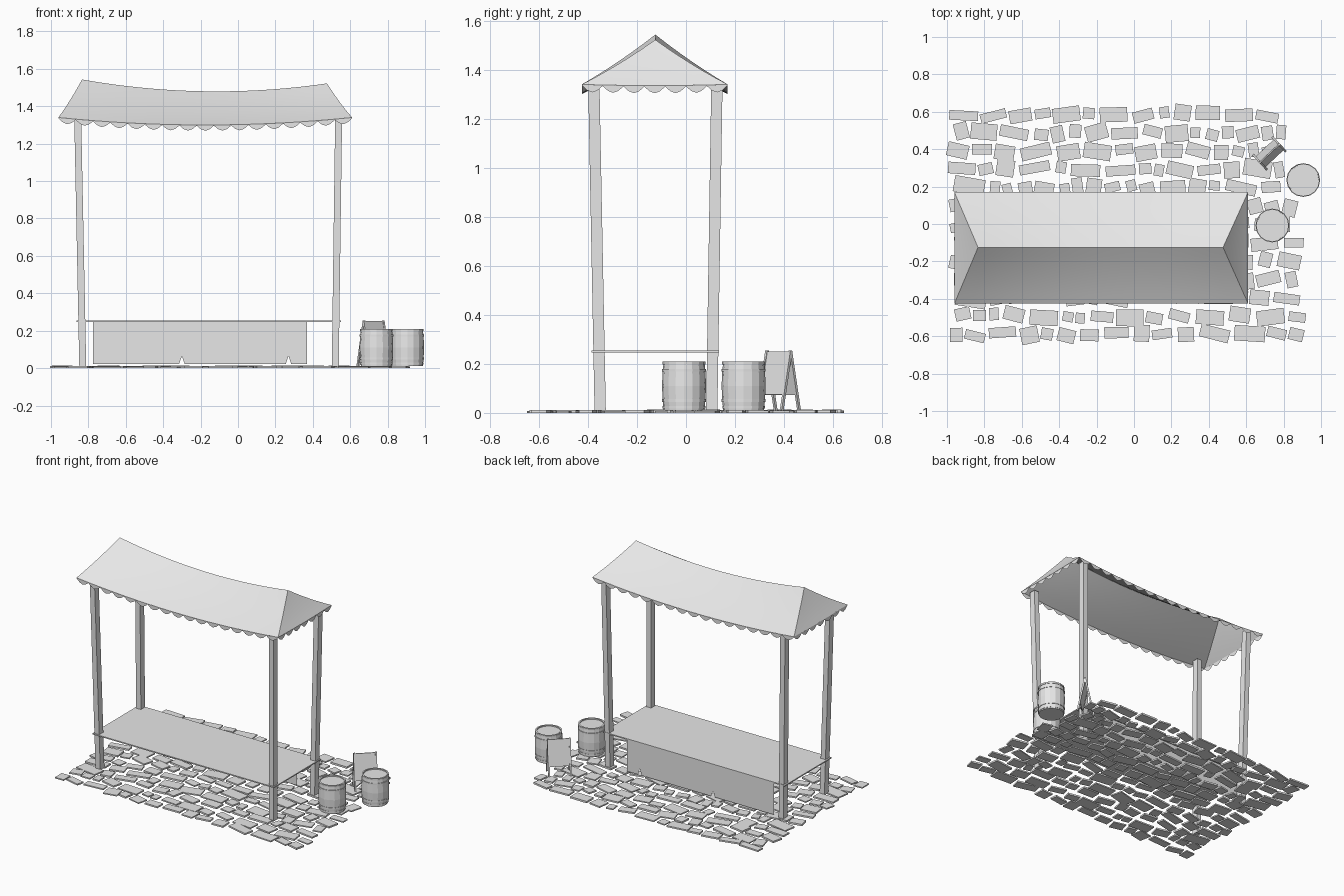
import bpy
import bmesh
import random
from math import sin, cos, pi, radians
from mathutils import Matrix, Vector

random.seed(7)
cube = bpy.data.objects.get("Cube")
if cube:
    bpy.data.objects.remove(cube, do_unlink=True)

grey = bpy.data.materials.new("plain_grey")
grey.use_nodes = True
grey.diffuse_color = (0.8, 0.8, 0.8, 1)
grey.node_tree.nodes["Principled BSDF"].inputs["Base Color"].default_value = grey.diffuse_color


def finish(name, bm, smooth=False, merge=True):
    if merge:
        bmesh.ops.remove_doubles(bm, verts=bm.verts, dist=1e-5)
        bmesh.ops.recalc_face_normals(bm, faces=bm.faces)
    mesh = bpy.data.meshes.new(name)
    bm.to_mesh(mesh)
    bm.free()
    mesh.materials.append(grey)
    obj = bpy.data.objects.new(name, mesh)
    bpy.context.collection.objects.link(obj)
    if smooth:
        bpy.ops.object.select_all(action="DESELECT")
        obj.select_set(True)
        bpy.context.view_layer.objects.active = obj
        bpy.ops.object.shade_smooth_by_angle(angle=radians(30))
    return obj


def add_box(bm, centre, size, turn=Matrix()):
    place = Matrix.Translation(centre) @ turn @ Matrix.Diagonal((*size, 1))
    return bmesh.ops.create_cube(bm, size=1, matrix=place)["verts"]


def add_beam(bm, start, end, width, depth):
    """Upright beam whose ends stay level."""
    for v in add_box(bm, (0, 0, 0), (width, depth, 1)):
        v.co = Vector((v.co.x, v.co.y, 0)) + (end if v.co.z > 0 else start)


def add_grid(bm, point, nu, nv):
    rows = [[bm.verts.new(point(i / nu, j / nv)) for i in range(nu + 1)] for j in range(nv + 1)]
    for a, b in zip(rows, rows[1:]):
        for i in range(nu):
            bm.faces.new((a[i], a[i + 1], b[i + 1], b[i]))


def add_lathe(bm, profile, sides, centre):
    def point(u, v):
        r, z = profile[round(v * (len(profile) - 1))]
        angle = 2 * pi * u
        return centre + Vector((r * cos(angle), r * sin(angle), z))
    add_grid(bm, point, sides, len(profile) - 1)


# Cobbles: loose rows of thin, slightly turned slabs
bm = bmesh.new()
for row in range(13):
    y = -0.59 + row * 0.098
    x = -1 + random.uniform(0, 0.05)
    while True:
        w, d = random.uniform(0.05, 0.165), random.uniform(0.05, 0.09)
        if x + w > 0.93:
            break
        h = random.uniform(0.008, 0.013)
        turn = Matrix.Rotation(random.uniform(-0.28, 0.28), 4, "Z")
        add_box(bm, (x + w / 2, y + random.uniform(-0.012, 0.012), h / 2), (w, d, h), turn)
        x += w + random.uniform(0.01, 0.035)
finish("cobbles", bm, merge=False)

# Four posts, splayed outwards at the top
for side, x0, x1 in (("right", -0.83, -0.857), ("left", 0.52, 0.538)):
    for face, y0, y1 in (("front", -0.35, -0.376), ("back", 0.105, 0.126)):
        bm = bmesh.new()
        add_beam(bm, Vector((x0, y0, 0.005)), Vector((x1, y1, 1.34)), 0.037, 0.046)
        finish(f"{face}_{side}_post", bm)

# Counter board
bm = bmesh.new()
add_box(bm, (-0.157, -0.125, 0.251), (1.415, 0.52, 0.008))
finish("counter", bm)

# Hanging cloth with two small tears in the hem
bm = bmesh.new()
outline = [(-0.775, 0.25), (-0.775, 0.022)]
for tear in (-0.3, 0.27):
    outline += [(tear - 0.015, 0.022), (tear, 0.065), (tear + 0.015, 0.022)]
outline += [(0.37, 0.022), (0.37, 0.25)]
bm.faces.new([bm.verts.new((x, 0.128, z)) for x, z in outline])
finish("counter_cloth", bm)

# Canopy: two sagging slopes and two hipped ends
X0, X1, Y0, Y1, RIDGE_Y = -0.96, 0.61, -0.425, 0.17, -0.125


def mix(a, b, t):
    return a + (b - a) * t


def long_eave(y):
    return lambda u: Vector((mix(X0, X1, u), y, 1.34 - 0.16 * u * (1 - u)))


def end_eave(x):
    return lambda u: Vector((x, mix(Y0, Y1, u), 1.34 - 0.02 * u * (1 - u)))


def ridge(u):
    return Vector((mix(-0.834, 0.476, u), RIDGE_Y, mix(1.543, 1.522, u) - 0.21 * u * (1 - u)))


def slope(eave, top):
    def point(u, v):
        p = eave(u).lerp(top(u), v)
        p.z -= 0.03 * v * (1 - v)
        return p
    return point


bm = bmesh.new()
eaves = [(long_eave(Y0), 17), (long_eave(Y1), 17), (end_eave(X0), 7), (end_eave(X1), 7)]
tops = [ridge, ridge, lambda u: ridge(0), lambda u: ridge(1)]
for (eave, count), top in zip(eaves, tops):
    add_grid(bm, slope(eave, top), count, 6)
finish("canopy", bm, smooth=True)

# Scalloped trim below the eaves
bm = bmesh.new()
for eave, count in eaves:
    def scallop(u, v, eave=eave, count=count):
        return eave(u) - Vector((0, 0, v * (0.004 + 0.027 * abs(sin(pi * u * count)))))
    add_grid(bm, scallop, count * 4, 1)
finish("canopy_trim", bm)

# Barrels with bulging staves, a sunken lid and four hoops
for name, x, y in (("front", 0.74, -0.008), ("back", 0.905, 0.235)):
    centre = Vector((x, y, 0.01))


    def radius(z):
        return 0.083 + 0.007 * sin(pi * z / 0.2)

    body = [(0, 0)] + [(radius(z), z) for z in (0, 0.04, 0.1, 0.16, 0.2)]
    body += [(0.076, 0.2), (0.076, 0.192), (0, 0.192)]
    bm = bmesh.new()
    add_lathe(bm, body, 16, centre)
    finish(f"{name}_barrel", bm)
    bm = bmesh.new()
    for z in (0.008, 0.035, 0.158, 0.188):
        r = radius(z)
        ring = [(r - 0.002, z), (r + 0.003, z), (r + 0.003, z + 0.011), (r - 0.002, z + 0.011)]
        add_lathe(bm, ring + ring[:1], 16, centre)
    finish(f"{name}_barrel_hoops", bm)

# Folding sign: two leaning boards, each with a pair of legs
bm = bmesh.new()
base = Matrix.Translation((0.725, 0.378, 0.25)) @ Matrix.Rotation(radians(43), 4, "Z")
for lean in (-1, 1):
    leaf = base @ Matrix.Rotation(lean * 0.2, 4, "X")
    parts = [((0, 0, -0.09), (0.14, 0.006, 0.18))]
    parts += [((s * 0.07, 0, -0.122), (0.011, 0.011, 0.25)) for s in (-1, 1)]
    for centre, size in parts:
        add_box(bm, (0, 0, 0), (1, 1, 1), leaf @ Matrix.Translation(centre) @ Matrix.Diagonal((*size, 1)))
finish("folding_sign", bm, merge=False)
